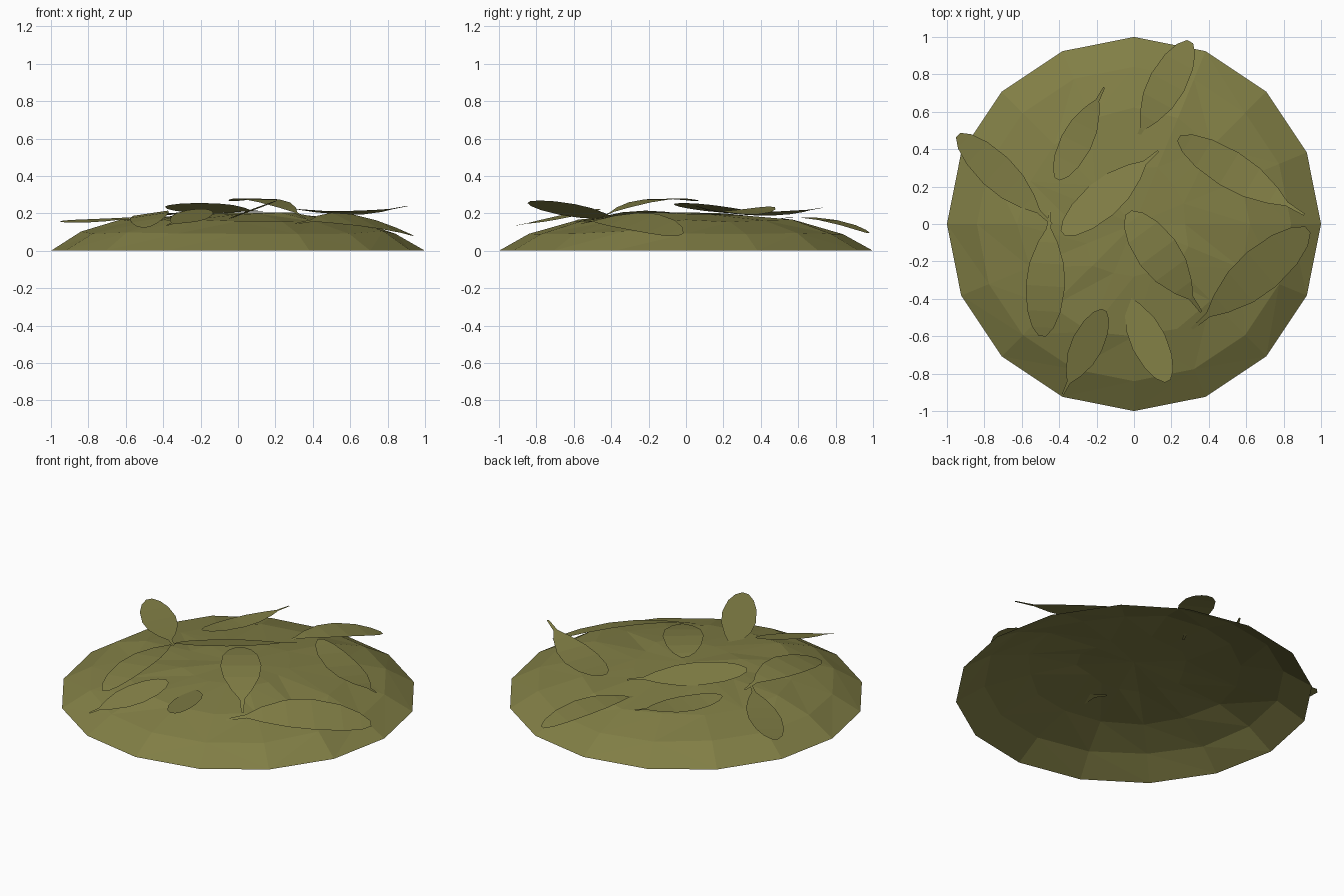
import bpy, bmesh, math, random
from mathutils import Vector

if "Cube" in bpy.data.objects:
    bpy.data.objects.remove(bpy.data.objects["Cube"])

random.seed(4)
olive = bpy.data.materials.new("dry olive leaf")
olive.diffuse_color = (0.22, 0.21, 0.06, 1)
olive.use_nodes = True
olive.node_tree.nodes["Principled BSDF"].inputs["Base Color"].default_value = olive.diffuse_color


def finish(bm, name):
    bmesh.ops.recalc_face_normals(bm, faces=bm.faces[:])
    if sum(f.normal.z for f in bm.faces) < 0:
        bmesh.ops.reverse_faces(bm, faces=bm.faces[:])
    me = bpy.data.meshes.new(name)
    bm.to_mesh(me)
    bm.free()
    me.materials.append(olive)
    ob = bpy.data.objects.new(name, me)
    bpy.context.collection.objects.link(ob)


# Open, low-poly mound: 16-sided rings with slight unevenness
bm = bmesh.new()
rings = []
for i, (r, z) in enumerate([(1, 0), (0.84, 0.097), (0.6, 0.16), (0.3, 0.195)]):
    ring = []
    for k in range(16):
        a = k * math.tau / 16
        rr = r + (random.uniform(-0.03, 0.03) if i > 1 else 0)
        zz = z + (random.uniform(-0.01, 0.01) if i > 0 else 0)
        ring.append(bm.verts.new((rr * math.cos(a), rr * math.sin(a), zz)))
    rings.append(ring)
for lo, hi in zip(rings, rings[1:]):
    for k in range(16):
        n = (k + 1) % 16
        if random.random() < 0.5:
            bm.faces.new((lo[k], lo[n], hi[n]))
            bm.faces.new((lo[k], hi[n], hi[k]))
        else:
            bm.faces.new((lo[k], lo[n], hi[k]))
            bm.faces.new((lo[n], hi[n], hi[k]))
top = bm.verts.new((0, 0, 0.205))
for k in range(16):
    bm.faces.new((rings[-1][k], rings[-1][(k + 1) % 16], top))
finish(bm, "mound")

# Blade outline: distance along leaf, share of full half width
OUTLINE = [(0, .06), (.14, .12), (.25, .5), (.42, .88), (.6, 1), (.8, .85), (.93, .55), (1, .18)]


def leaf(name, stem, tip, half, arch, roll):
    """Arched blade from stem to tip; roll is the rise per unit to the left."""
    s, t = Vector(stem), Vector(tip)
    d = (t - s).xy.normalized()
    side = Vector((-d.y, d.x, roll))
    bm = bmesh.new()
    rows = []
    for u, w in OUTLINE:
        c = s.lerp(t, u) + Vector((0, 0, arch * 4 * u * (1 - u)))
        rows.append([bm.verts.new(c + side * half * w * e) for e in (-1, 0, 1)])
    for a, b in zip(rows, rows[1:]):
        for j in (0, 1):
            bm.faces.new((a[j], a[j + 1], b[j + 1], b[j]))
    finish(bm, name)


# Scattered leaves: stem point, tip point, half width, arch, roll
LEAVES = [
    ((0.0, 0.43, 0.16), (0.30, 0.975, 0.095), 0.10, 0.045, 0.0),
    ((-0.16, 0.73, 0.23), (-0.41, 0.24, 0.2), 0.085, -0.015, 0.1),
    ((-0.44, 0.0, 0.19), (-0.94, 0.475, 0.16), 0.095, -0.01, -0.12),
    ((0.91, 0.05, 0.24), (0.24, 0.46, 0.235), 0.10, -0.035, 0.1),
    ((0.13, 0.39, 0.21), (-0.38, -0.05, 0.24), 0.10, 0.0, 0.25),
    ((0.36, -0.47, 0.17), (-0.03, 0.06, 0.265), 0.115, 0.05, 0.0),
    ((0.31, -0.56, 0.145), (0.93, -0.03, 0.085), 0.12, 0.05, 0.33),
    ((-0.38, -0.91, 0.135), (-0.16, -0.46, 0.22), 0.085, 0.0, 0.2),
    ((-0.07, -0.32, 0.16), (0.18, -0.84, 0.26), 0.095, 0.0, 0.3),
    ((-0.45, 0.07, 0.18), (-0.49, -0.6, 0.125), 0.105, 0.045, 0.15),
]
for i, args in enumerate(LEAVES):
    leaf("leaf_%02d" % (i + 1), *args)
